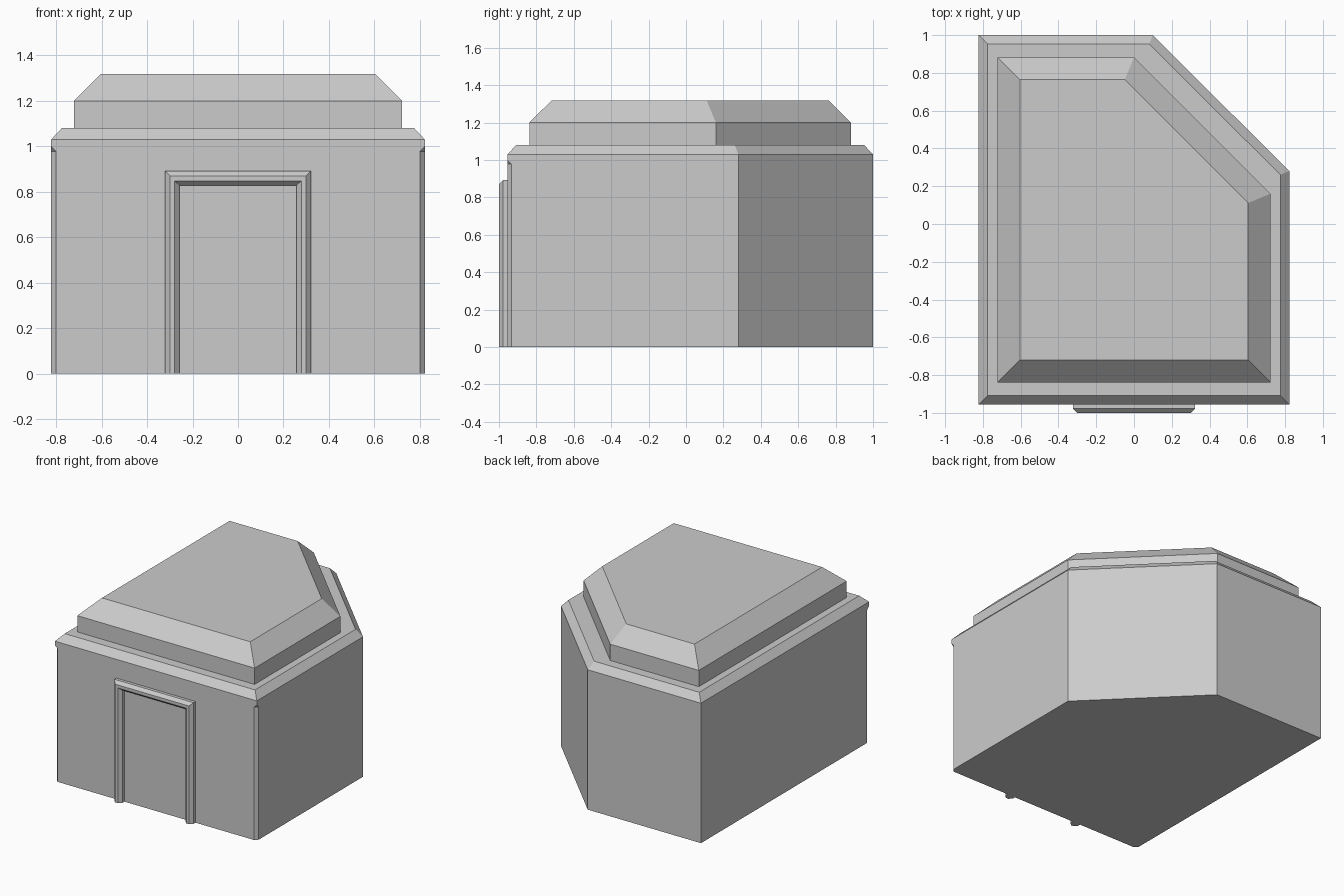
import bpy
from mathutils import Vector

if "Cube" in bpy.data.objects:
    bpy.data.objects.remove(bpy.data.objects["Cube"])


def make(name, verts, faces):
    mesh = bpy.data.meshes.new(name)
    mesh.from_pydata(verts, [], faces)
    mesh.update()
    ob = bpy.data.objects.new(name, mesh)
    bpy.context.collection.objects.link(ob)
    return ob


def inset(poly, d):
    """Move every edge of a counter-clockwise polygon inwards by d."""
    pts = [Vector(p) for p in poly]
    out = []
    for i, p in enumerate(pts):
        a = (p - pts[i - 1]).normalized()
        b = (pts[(i + 1) % len(pts)] - p).normalized()
        na, nb = Vector((-a.y, a.x)), Vector((-b.y, b.x))
        out.append(p + (na + nb) * d / (1 + na.dot(nb)))
    return out


def loft(name, rings, capped=True):
    """Skin a list of equal-length counter-clockwise 3D rings."""
    n = len(rings[0])
    verts = [tuple(v) for r in rings for v in r]
    faces = [(k * n + i, k * n + (i + 1) % n, (k + 1) * n + (i + 1) % n, (k + 1) * n + i)
             for k in range(len(rings) - 1) for i in range(n)]
    if capped:
        faces += [tuple(reversed(range(n))), tuple(range((len(rings) - 1) * n, len(rings) * n))]
    return make(name, verts, faces)


def ring(poly, z):
    return [(p[0], p[1], z) for p in poly]


# Walls: five-sided plan with a cut back corner and a bevelled top edge
W, F = 0.822, -0.955
plan = [(-W, F), (W, F), (W, 0.28), (0.10, 1.0), (-W, 1.0)]
walls = loft("walls", [ring(plan, 0), ring(plan, 1.03), ring(inset(plan, 0.047), 1.08)])

# Stopped chamfers on the two front corners
for s in (-1, 1):
    c, e = 0.022, 0.03
    tri = [(W - c - e, F - e), (W + e, F - e), (W + e, F + c + e)]
    tops = [1.0 - c, 1.0 + 2 * e, 1.0 - c]
    if s < 0:
        tri = [(-x, y) for x, y in reversed(tri)]
    cutter = loft("corner_cutter", [ring(tri, -0.1), [(x, y, z) for (x, y), z in zip(tri, tops)]])
    cutter.hide_render = True
    cutter.hide_viewport = True
    mod = walls.modifiers.new("corner_chamfer", 'BOOLEAN')
    mod.operation = 'DIFFERENCE'
    mod.solver = 'EXACT'
    mod.object = cutter

# Raised roof block with sloping sides
roof = [(-0.722, -0.838), (0.722, -0.838), (0.722, 0.16), (0.0, 0.882), (-0.722, 0.882)]
loft("roof_block", [ring(roof, 1.08), ring(roof, 1.20), ring(inset(roof, 0.118), 1.317)])

# Door surround: a chamfered section swept up, across and down
section = [(0.322, 0.892, F + 0.002), (0.322, 0.892, -0.978), (0.30, 0.87, -1.0),
           (0.279, 0.848, -1.0), (0.257, 0.828, -0.978), (0.257, 0.828, F + 0.002)]
path = [(-1, 0), (-1, 1), (1, 1), (1, 0)]
loft("door_frame", [[(sx * x, y, sz * z) for x, z, y in section] for sx, sz in path])
